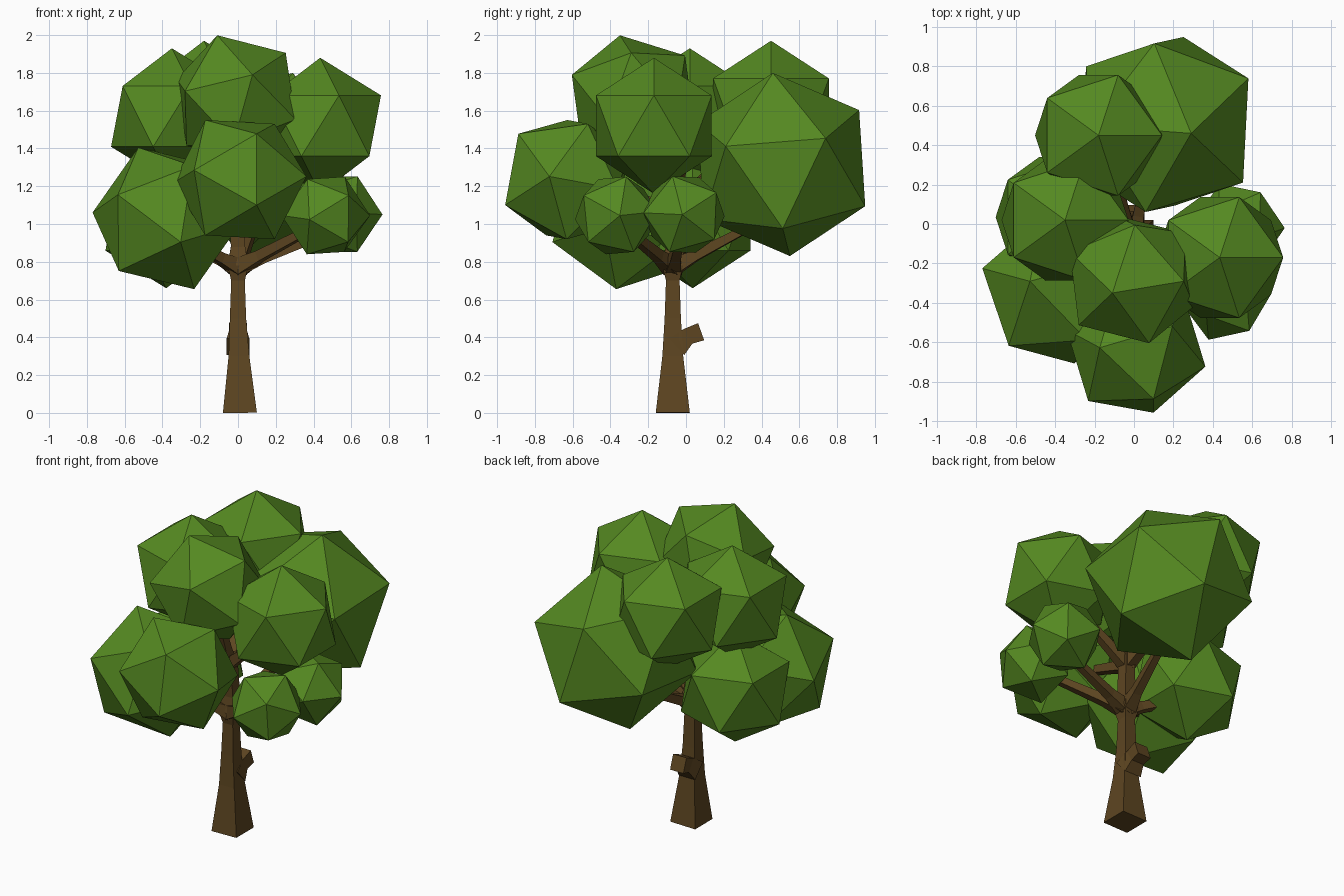
import bpy, bmesh
from mathutils import Vector, Matrix

if "Cube" in bpy.data.objects:
    bpy.data.objects.remove(bpy.data.objects["Cube"])


def material(name, rgb):
    m = bpy.data.materials.new(name)
    m.diffuse_color = (*rgb, 1)
    m.use_nodes = True
    m.node_tree.nodes["Principled BSDF"].inputs["Base Color"].default_value = m.diffuse_color
    return m


leaf = material("leaf_green", (0.09, 0.25, 0.015))
bark = material("bark_brown", (0.11, 0.06, 0.015))


def finish(bm, name, mat):
    bmesh.ops.recalc_face_normals(bm, faces=bm.faces)
    me = bpy.data.meshes.new(name)
    bm.to_mesh(me)
    bm.free()
    me.materials.append(mat)
    ob = bpy.data.objects.new(name, me)
    bpy.context.collection.objects.link(ob)
    return ob


def clump(name, centre, radius, a=(0, 0, 1), b=(1, 0, 0)):
    """Icosahedron with one vertex along a and a neighbouring vertex towards b."""
    z = Vector(a).normalized()
    y = z.cross(Vector(b)).normalized()
    rot = Matrix((y.cross(z), y, z)).transposed().to_4x4()
    bm = bmesh.new()
    bmesh.ops.create_icosphere(bm, subdivisions=1, radius=radius,
                               matrix=Matrix.Translation(centre) @ rot)
    finish(bm, name, leaf)


def limb(name, path):
    """Square tapered limb; path is a list of (x, y, z, half_width)."""
    pts = [Vector(p[:3]) for p in path]
    bm = bmesh.new()
    rings = []
    for i, p in enumerate(pts):
        d = (pts[min(i + 1, len(pts) - 1)] - pts[max(i - 1, 0)]).normalized()
        ref = Vector((0, 1, 0)) if abs(d.z) > 0.9 else Vector((0, 0, 1))
        u = ref.cross(d).normalized()
        v = d.cross(u)
        w = path[i][3]
        rings.append([bm.verts.new(p + u * w * s + v * w * t)
                      for s, t in ((1, 1), (-1, 1), (-1, -1), (1, -1))])
    for r, q in zip(rings, rings[1:]):
        for k in range(4):
            n = (k + 1) % 4
            bm.faces.new((r[k], r[n], q[n], q[k]))
    bm.faces.new(rings[0])
    bm.faces.new(rings[-1])
    finish(bm, name, bark)


# Foliage clumps, upright orientation
clump("foliage_right", (0.435, -0.17, 1.52), 0.36)
clump("foliage_left", (-0.35, 0.02, 1.57), 0.36)
clump("foliage_back_top", (-0.18, 0.45, 1.61), 0.36)
clump("foliage_left_low", (-0.38, 0.035, 1.02), 0.36)
# Foliage clumps, tilted
clump("foliage_top", (-0.01, -0.28, 1.66), 0.36, (-.1, -.07, .34), (.27, -.01, .25))
clump("foliage_back_large", (0.155, 0.505, 1.315), 0.505, (.135, -.045, .485), (.425, .24, .115))
clump("foliage_front", (0.01, -0.63, 1.235), 0.365, (.09, -.26, .245), (.09, -.33, -.125))
clump("foliage_front_left", (-0.38, -0.33, 1.03), 0.405, (.15, -.04, -.38), (.07, -.37, -.11))
clump("foliage_small_front", (0.465, -0.37, 1.045), 0.235, (.235, .02, 0), (.1, .05, .19))
clump("foliage_small_back", (0.53, -0.01, 1.05), 0.235, (.235, -.01, 0), (.1, -.06, .2))

# Trunk
cy = -0.07
limb("trunk", [(0.01, cy, 0, .09), (0.005, cy, 0.3, .055), (0, cy, 0.5, .043),
               (0, cy, 0.7, .036), (0, cy, 0.78, .055), (0, cy, 0.88, .038),
               (-0.01, -0.08, 1.15, .035)])
# Cut stub on the back of the trunk
limb("branch_stub", [(0, -0.05, 0.35, .06), (0, 0.01, 0.405, .045), (0, 0.08, 0.43, .048)])

# Lower and upper branches
hub, fork = (0, cy, 0.77, .045), (-0.01, -0.08, 1.08, .035)
targets = {
    "small_front": (hub, (0.38, -0.32, 0.97)),
    "small_back": (hub, (0.45, -0.03, 0.94)),
    "front_left": (hub, (-0.3, -0.27, 0.93)),
    "left_low": (hub, (-0.3, 0.02, 0.9)),
    "back_large": (hub, (0.08, 0.33, 0.98)),
    "top": (fork, (-0.01, -0.22, 1.5)),
    "right": (fork, (0.33, -0.15, 1.38)),
    "left": (fork, (-0.25, 0.0, 1.4)),
    "front": (fork, (0, -0.45, 1.2)),
    "back_top": (fork, (-0.12, 0.33, 1.45)),
}
for name, (start, end) in targets.items():
    mid = Vector(start[:3]).lerp(Vector(end), 0.3)
    limb("branch_" + name, [start, (*mid, .028), (*end, .02)])
